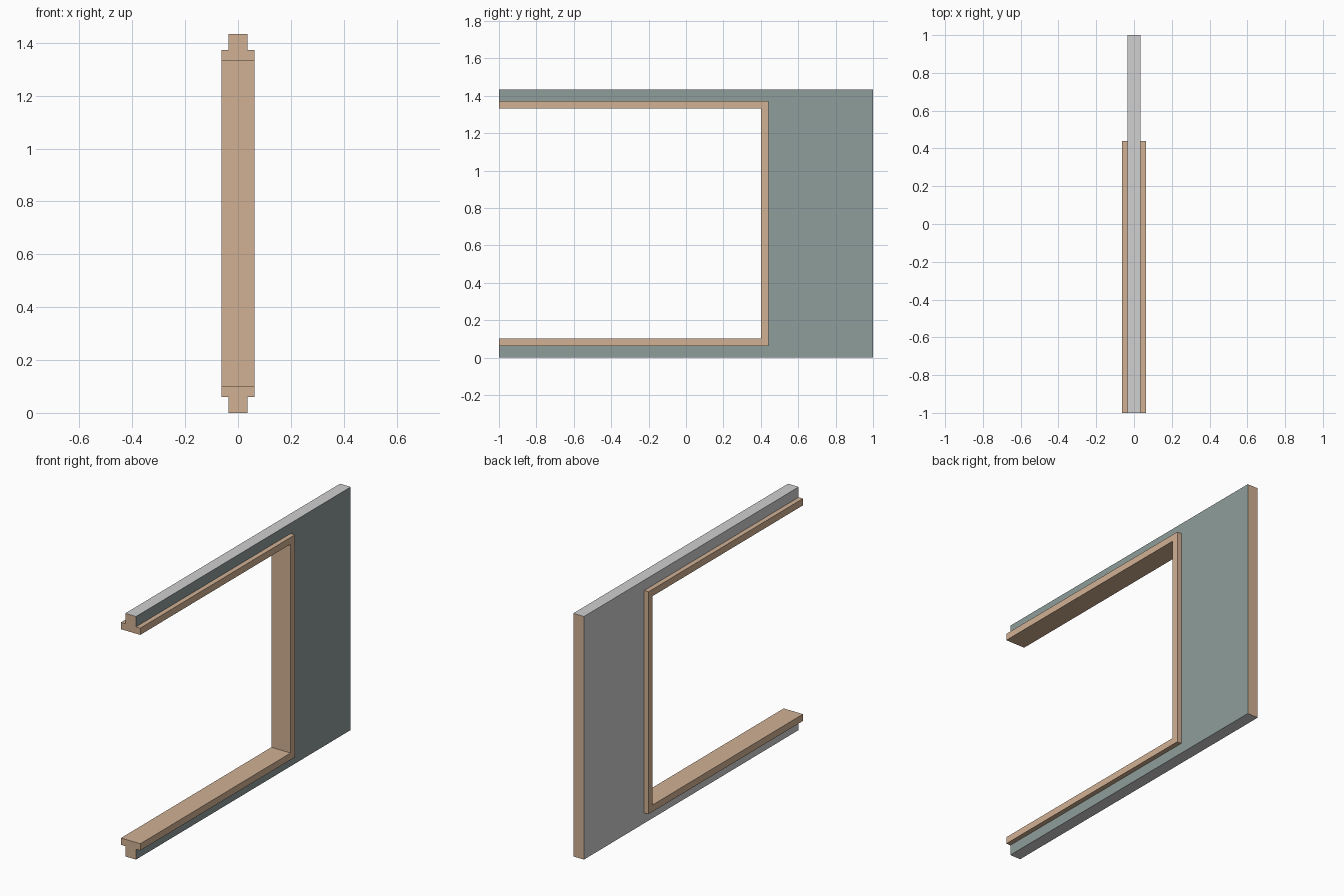
import bpy

if "Cube" in bpy.data.objects:
    bpy.data.objects.remove(bpy.data.objects["Cube"])

def material(name, rgb):
    m = bpy.data.materials.new(name)
    m.diffuse_color = (*rgb, 1)
    m.use_nodes = True
    m.node_tree.nodes["Principled BSDF"].inputs["Base Color"].default_value = m.diffuse_color
    return m

tan = material("tan wood", (0.64, 0.44, 0.296))
grey = material("light grey", (0.63, 0.63, 0.63))
teal = material("grey green", (0.275, 0.337, 0.328))

# Nested C-shaped paths (y, z): wall outline, trim outline, opening
def c_path(y, low, high):
    return [(-1, low), (y, low), (y, high), (-1, high)]

PATHS = [c_path(1, 0, 1.433), c_path(0.44, 0.061, 1.372), c_path(0.40, 0.101, 1.332)]
W, T = 0.035, 0.063  # half thickness of wall and trim

def sweep(name, profile, mats, pick):
    """Sweep a profile of (x, path number) along the C, capping both ends."""
    n = len(profile)
    verts = [(x, *PATHS[p][s]) for s in range(4) for x, p in profile]
    faces = [(s*n + k, (s+1)*n + k, (s+1)*n + k + 1, s*n + k + 1)
             for s in range(3) for k in range(n - 1)]
    faces += [tuple(range(n)), tuple(reversed(range(3*n, 4*n)))]
    me = bpy.data.meshes.new(name)
    me.from_pydata(verts, [], faces)
    me.update()
    for m in mats:
        me.materials.append(m)
    for f in me.polygons:
        f.material_index = pick(f.normal)
    bpy.context.collection.objects.link(bpy.data.objects.new(name, me))

# Wall: green right side, wooden ends, grey elsewhere
sweep("wall", [(-W, 1), (-W, 0), (W, 0), (W, 1)], [grey, teal, tan],
      lambda n: 2 if abs(n.y) > 0.9 else 1 if n.x > 0.9 else 0)

# Trim: wider wooden frame lining the opening
sweep("opening_trim", [(W, 1), (T, 1), (T, 2), (-T, 2), (-T, 1), (-W, 1)], [tan],
      lambda n: 0)
